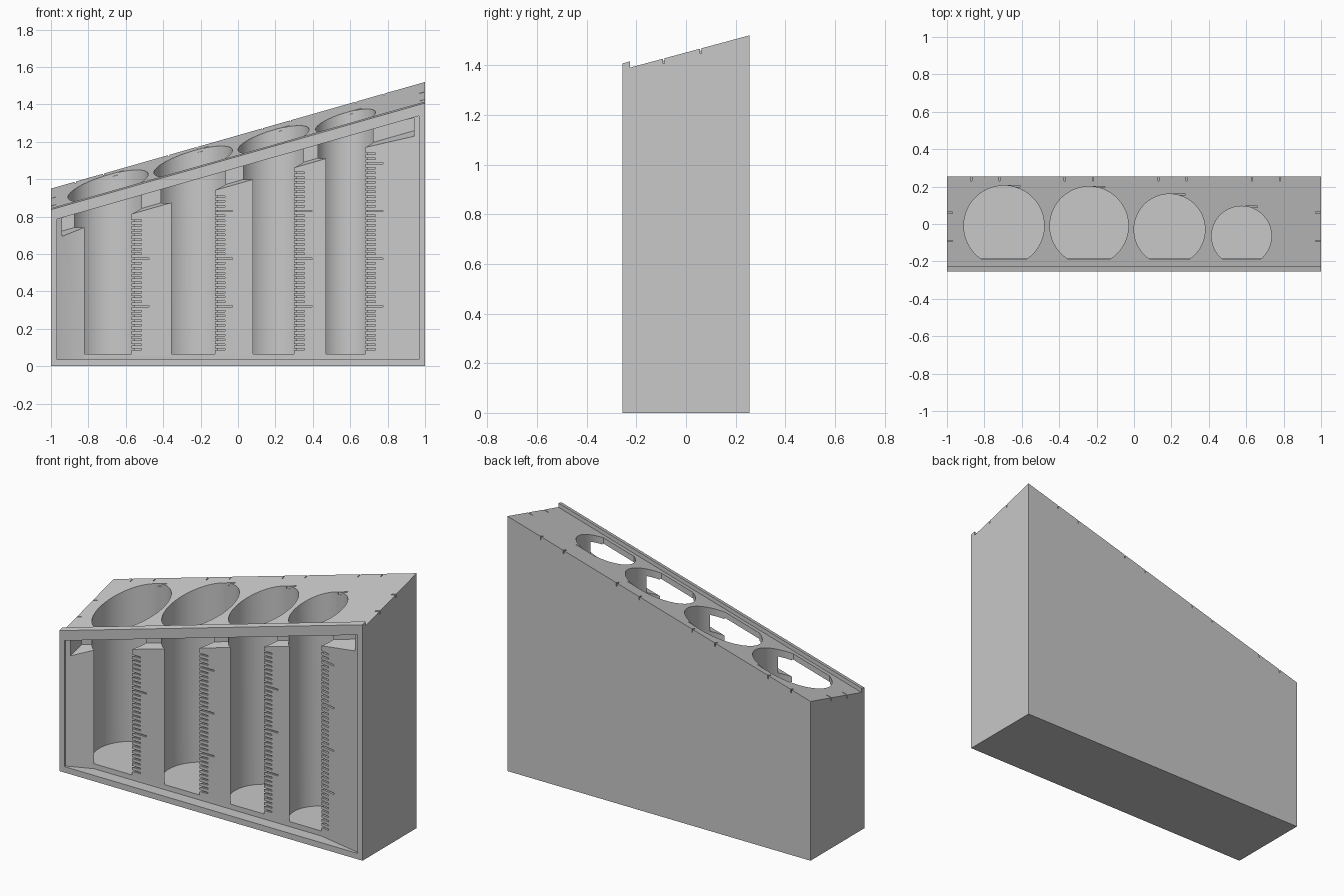
import bpy, bmesh, math

cube = bpy.data.objects.get("Cube")
if cube:
    bpy.data.objects.remove(cube, do_unlink=True)

SLOPE_X, SLOPE_Y, MID = 0.285, 0.27, 1.166
FACE_Y = -0.185          # recessed front face of the channel block
FLOOR = 0.065            # channel floor height
# Channels: centre x, centre y, radius
CHANNELS = [(-0.695, -0.01, 0.215), (-0.24, -0.01, 0.21),
            (0.19, -0.03, 0.19), (0.575, -0.065, 0.16)]

grey = bpy.data.materials.new("warm_grey")
grey.use_nodes = True
COLOUR = (0.58, 0.58, 0.58, 1)
grey.diffuse_color = COLOUR
grey.node_tree.nodes["Principled BSDF"].inputs["Base Color"].default_value = COLOUR


def top(x, y, offset=0.0):
    """Height of the doubly sloped top, shifted by an offset."""
    return MID + SLOPE_X * x + SLOPE_Y * y + offset


def loft(bm, first, second):
    """Closed prism between two matching outlines."""
    a = [bm.verts.new(p) for p in first]
    b = [bm.verts.new(p) for p in second]
    bm.faces.new(a)
    bm.faces.new(b[::-1])
    n = len(a)
    for i in range(n):
        j = (i + 1) % n
        bm.faces.new((a[j], a[i], b[i], b[j]))


def column(bm, outline, low, high):
    """Upright prism over a plan outline, between two height functions."""
    loft(bm, [(x, y, low(x, y)) for x, y in outline],
         [(x, y, high(x, y)) for x, y in outline])


def slab(bm, x0, x1, y0, y1, low, high):
    column(bm, [(x0, y0), (x1, y0), (x1, y1), (x0, y1)], low, high)


def make(name, bm):
    bmesh.ops.recalc_face_normals(bm, faces=bm.faces)
    mesh = bpy.data.meshes.new(name)
    bm.to_mesh(mesh)
    bm.free()
    mesh.materials.append(grey)
    obj = bpy.data.objects.new(name, mesh)
    bpy.context.collection.objects.link(obj)
    return obj


def under(offset):
    return lambda x, y: top(x, y, offset)


def level(z):
    return lambda x, y: z


# Cabinet body with sloped top and a raised front lip
def section(x):
    crest = [(0.255, 0), (-0.225, 0), (-0.225, 0.025), (-0.255, 0.025)]
    return [(x, -0.255, 0), (x, 0.255, 0)] + [(x, y, top(x, y, o)) for y, o in crest]


bm = bmesh.new()
loft(bm, section(-1), section(1))
body = make("cabinet_body", bm)


def cut(bm):
    cutter = make("cutter", bm)
    cutter.hide_render = True
    mod = body.modifiers.new("cut", "BOOLEAN")
    mod.operation = "DIFFERENCE"
    mod.solver = "EXACT"
    mod.object = cutter
    bpy.context.view_layer.objects.active = body
    bpy.ops.object.modifier_apply(modifier=mod.name)
    bpy.data.objects.remove(cutter, do_unlink=True)


# Framed recess in the front, with end panels angled forward
bm = bmesh.new()
column(bm, [(-0.967, -0.3), (0.967, -0.3), (0.967, -0.245), (0.68, FACE_Y),
            (-0.82, FACE_Y), (-0.967, -0.245)], level(0.035), under(-0.035))
cut(bm)

# Shallow gap between the channel block and the top plate
bm = bmesh.new()
slab(bm, -0.94, 0.94, -0.3, -0.13, under(-0.14), under(-0.042))
cut(bm)

# Round channels, open along a flat chord at the front, through the top plate
bm = bmesh.new()
for cx, cy, r in CHANNELS:
    chord = math.asin((FACE_Y - 0.004 - cy) / r)
    ring = []
    for i in range(57):
        a = chord + (math.pi - 2 * chord) * i / 56
        ring.append((cx + r * math.cos(a), cy + r * math.sin(a)))
    column(bm, ring, level(FLOOR), level(2))
cut(bm)

# Ruler grooves beside each channel, every tenth one longer
bm = bmesh.new()
for cx, cy, r in CHANNELS:
    edge = cx + math.sqrt(r * r - (FACE_Y - cy) ** 2)
    step = 0.0255
    i = 1
    while FLOOR + i * step < top(edge, FACE_Y, -0.155):
        z = FLOOR + i * step
        length = 0.095 if i % 10 == 0 else 0.055
        slab(bm, edge - 0.02, edge + length, -0.25, FACE_Y + 0.01,
             level(z - 0.004), level(z + 0.004))
        i += 1
cut(bm)

# Short slits behind each hole, and small notches on the rim
bm = bmesh.new()
for n, (cx, cy, r) in enumerate(CHANNELS):
    slab(bm, cx + 0.02, cx + 0.085, cy + r - 0.006, cy + r, under(-0.015), under(0.02))
    start = -0.87 + 0.5 * n
    for x in (start, start + 0.15):
        slab(bm, x - 0.003, x + 0.003, 0.23, 0.27, under(-0.02), under(0.02))
for side in (-1, 1):
    for y in (-0.09, 0.06):
        xs = sorted((side * 0.97, side * 1.02))
        slab(bm, xs[0], xs[1], y - 0.003, y + 0.003, under(-0.02), under(0.02))
cut(bm)

# Smooth channel walls, crisp edges
bpy.ops.object.select_all(action="DESELECT")
body.select_set(True)
bpy.context.view_layer.objects.active = body
bpy.ops.object.shade_smooth_by_angle(angle=math.radians(30))
